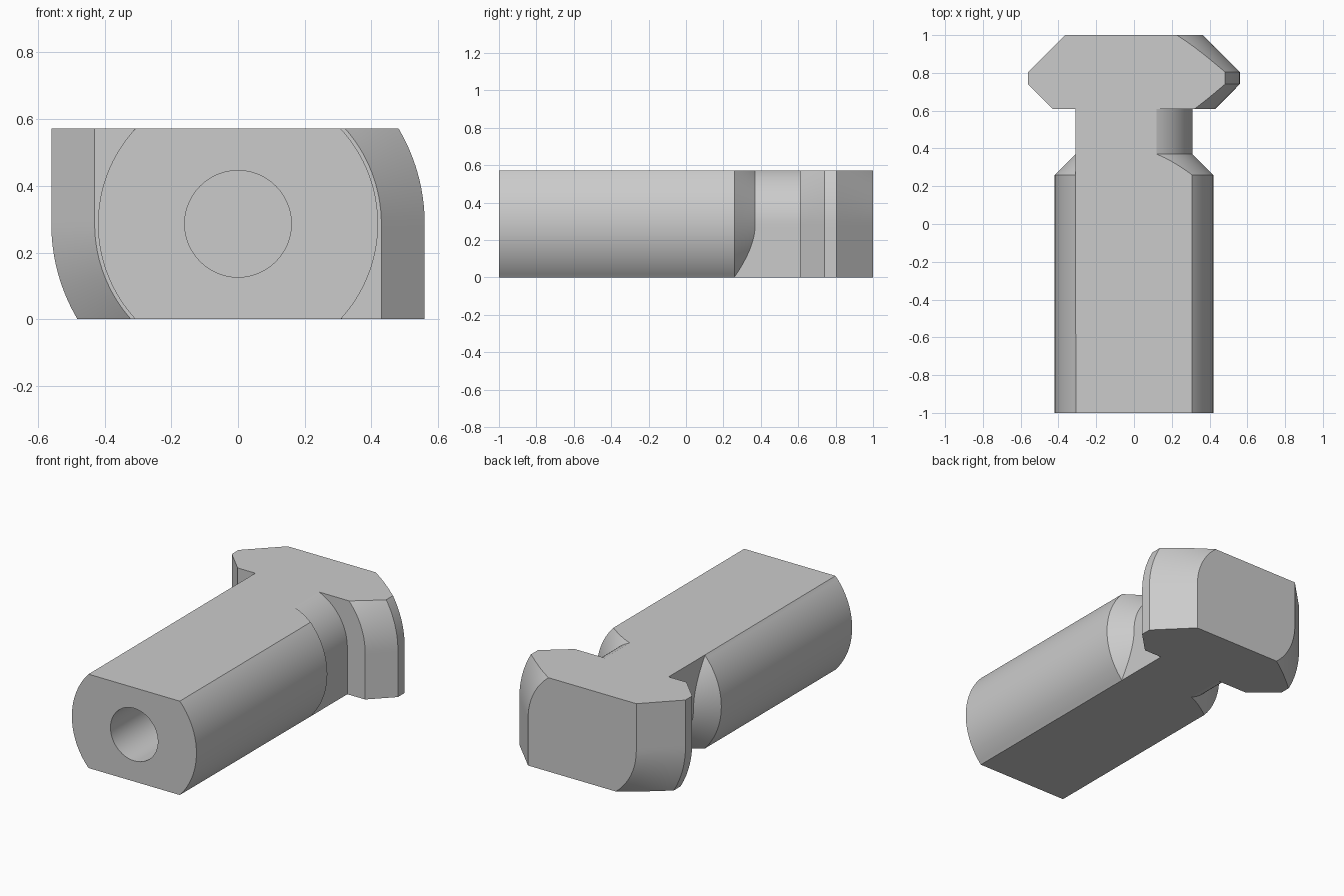
import bpy, bmesh, math

old = bpy.data.objects.get("Cube")
if old:
    bpy.data.objects.remove(old)

HALF = 0.286               # half the height between the two flats
BODY_R, NECK_R = 0.42, 0.31
BODY_END, NECK_START = 0.26, 0.37
ROWS = 18                  # rows from the mid plane to each flat

steel = bpy.data.materials.new("grey_steel")
steel.use_nodes = True
steel.diffuse_color = (0.6, 0.6, 0.6, 1)
steel.node_tree.nodes["Principled BSDF"].inputs["Base Color"].default_value = (0.6, 0.6, 0.6, 1)


def subdivide(a, b, steps=6):
    """Stations (y, radius) along a straight slope from a to b."""
    return [tuple(p + (q - p) * i / steps for p, q in zip(a, b)) for i in range(steps + 1)]


# Stations along the length, by zone
body = [("body", -1, BODY_R)]
shoulder = [("shoulder", y, r) for y, r in subdivide((BODY_END, BODY_R), (NECK_START, NECK_R))]
neck = [("neck", 0.61, NECK_R)]
head = [("head", y, r) for y, r in
        subdivide((0.61, 0.43), (0.74, 0.56)) + subdivide((0.805, 0.56), (1, 0.365))]
stations = body + shoulder + neck + head


def side_point(zone, y, r, z):
    """Point on the +x side: round above the mid plane, square below it."""
    x = math.sqrt(r * r - z * z)
    if z < 0:
        if zone == "shoulder":
            # the cone stops where it meets the flat side of the neck
            y = min(y, NECK_START + NECK_R - math.hypot(NECK_R, z))
            x = max(x, NECK_R)
        elif zone in ("neck", "head"):
            x = r
    return x, y, z


# Rows are spaced evenly by angle around the neck
sweep = math.asin(HALF / NECK_R)
levels = [NECK_R * math.sin(sweep * i / ROWS) for i in range(-ROWS, ROWS + 1)]

# Both sides, the second being the first turned half a turn about the length
bm = bmesh.new()
sides = []
for turn in (1, -1):
    grid = []
    for station in stations:
        points = [side_point(*station, z) for z in levels]
        grid.append([bm.verts.new((turn * x, y, turn * z + HALF)) for x, y, z in points])
    for a, b in zip(grid, grid[1:]):
        for i in range(len(levels) - 1):
            bm.faces.new((a[i], b[i], b[i + 1], a[i + 1]))
    sides.append(grid)

# Flats above and below, then the two ends
right, left = sides
bm.faces.new([s[-1] for s in right] + [s[0] for s in reversed(left)])
bm.faces.new([s[0] for s in right] + [s[-1] for s in reversed(left)])
for end in (0, -1):
    bm.faces.new(right[end] + left[end])

bmesh.ops.remove_doubles(bm, verts=bm.verts, dist=0.0002)
bmesh.ops.dissolve_degenerate(bm, edges=bm.edges, dist=0.0001)
bmesh.ops.recalc_face_normals(bm, faces=bm.faces)
mesh = bpy.data.meshes.new("hammer_head_bolt")
bm.to_mesh(mesh)
bm.free()
mesh.materials.append(steel)
bolt = bpy.data.objects.new("hammer_head_bolt", mesh)
bpy.context.collection.objects.link(bolt)

# Blind hole in the front end
bpy.ops.mesh.primitive_cylinder_add(vertices=48, radius=0.16, depth=1.6,
                                    location=(0, -1, HALF), rotation=(math.pi / 2, 0, 0))
cutter = bpy.context.object
cutter.name = "hole_cutter"
cutter.hide_render = True
cutter.data.materials.append(steel)

bpy.ops.object.select_all(action='DESELECT')
bolt.select_set(True)
bpy.context.view_layer.objects.active = bolt
cut = bolt.modifiers.new("front_hole", 'BOOLEAN')
cut.operation = 'DIFFERENCE'
cut.solver = 'EXACT'
cut.object = cutter
bpy.ops.object.modifier_apply(modifier=cut.name)
bpy.data.objects.remove(cutter)

bpy.ops.object.shade_smooth_by_angle(angle=math.radians(20))
